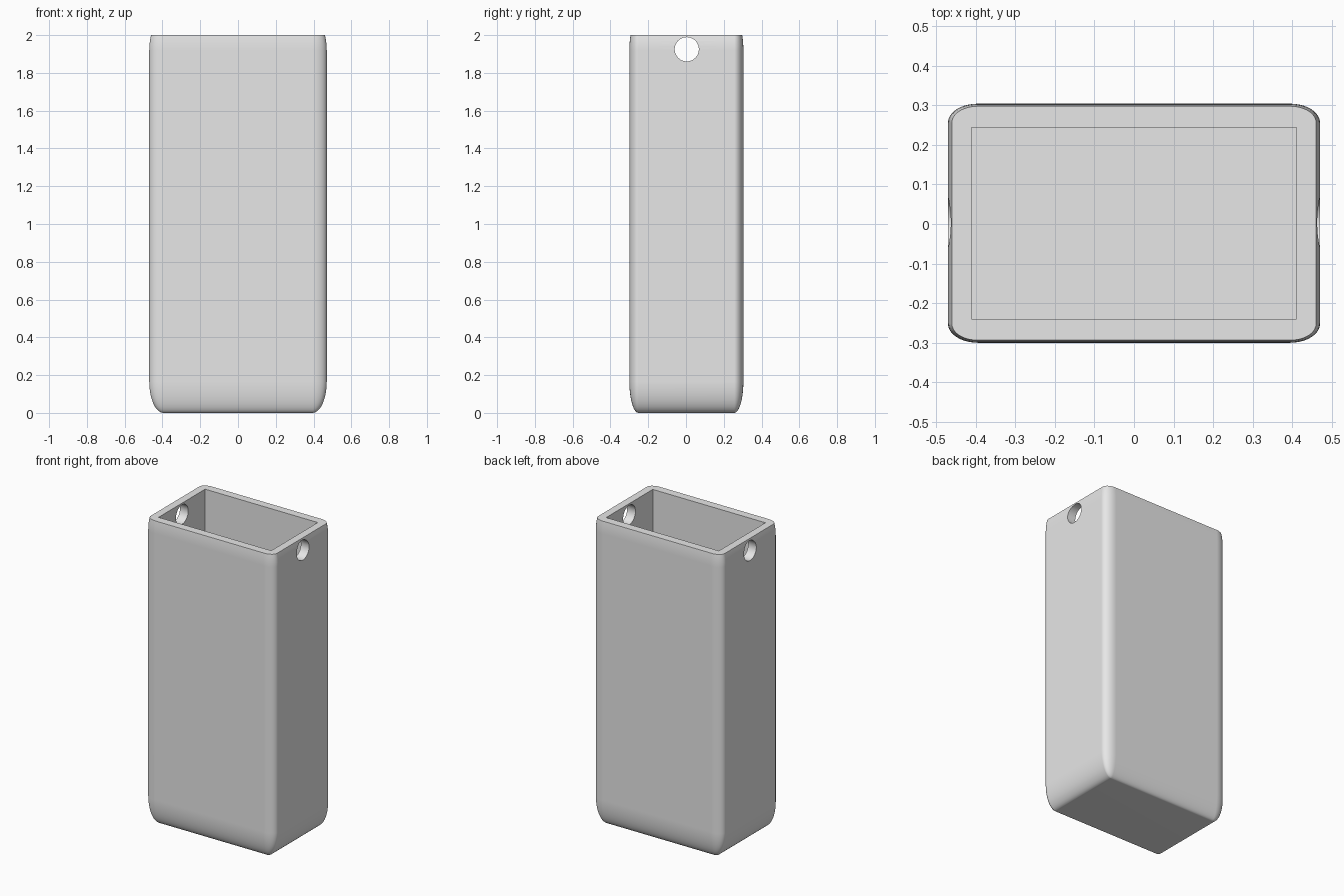
import bpy, bmesh, math
from mathutils import Matrix, Vector

if "Cube" in bpy.data.objects:
    bpy.data.objects.remove(bpy.data.objects["Cube"], do_unlink=True)

WIDTH, DEPTH, HEIGHT = 0.94, 0.604, 2.085   # full rounded block before the top is trimmed
RIM_Z, WALL, Y_MID = 2.0, 0.06, 0.002

grey = bpy.data.materials.new("light_grey")
grey.use_nodes = True
grey.diffuse_color = (0.8, 0.8, 0.8, 1)
grey.node_tree.nodes["Principled BSDF"].inputs["Base Color"].default_value = (0.8, 0.8, 0.8, 1)


def make_object(name, bm):
    bmesh.ops.recalc_face_normals(bm, faces=bm.faces)
    mesh = bpy.data.meshes.new(name)
    bm.to_mesh(mesh)
    bm.free()
    mesh.materials.append(grey)
    obj = bpy.data.objects.new(name, mesh)
    bpy.context.collection.objects.link(obj)
    return obj


# Holder body: rounded unit cube, stretched, then trimmed flat at the rim
bm = bmesh.new()
bmesh.ops.create_cube(bm, size=1)
bmesh.ops.bevel(bm, geom=bm.edges[:], offset=0.08, segments=10, profile=0.5, affect='EDGES')
bmesh.ops.scale(bm, vec=(WIDTH, DEPTH, HEIGHT), verts=bm.verts)
bmesh.ops.translate(bm, vec=(0, Y_MID, HEIGHT / 2), verts=bm.verts)
cut = bmesh.ops.bisect_plane(bm, geom=bm.verts[:] + bm.edges[:] + bm.faces[:],
                             plane_co=(0, 0, RIM_Z), plane_no=(0, 0, 1), clear_outer=True)
rim_edges = [e for e in cut["geom_cut"] if isinstance(e, bmesh.types.BMEdge)]
bmesh.ops.contextual_create(bm, geom=rim_edges)
body = make_object("holder_body", bm)

# Sharp-cornered cavity, open at the top
bm = bmesh.new()
bmesh.ops.create_cube(bm, size=1)
bmesh.ops.scale(bm, vec=(WIDTH - 2 * WALL, DEPTH - 2 * WALL, RIM_Z), verts=bm.verts)
bmesh.ops.translate(bm, vec=(0, Y_MID, RIM_Z / 2 + WALL), verts=bm.verts)
cavity = make_object("cavity_cutter", bm)

# Cord holes through both narrow walls
bm = bmesh.new()
bmesh.ops.create_cone(bm, cap_ends=True, segments=48, radius1=0.064, radius2=0.064, depth=1.3,
                      matrix=Matrix.Translation((0, 0.004, 1.925)) @ Matrix.Rotation(math.pi / 2, 4, 'Y'))
holes = make_object("cord_hole_cutter", bm)

bpy.ops.object.select_all(action='DESELECT')
body.select_set(True)
bpy.context.view_layer.objects.active = body
for cutter in (cavity, holes):
    cutter.hide_render = True
    mod = body.modifiers.new(cutter.name, 'BOOLEAN')
    mod.operation, mod.solver, mod.object = 'DIFFERENCE', 'EXACT', cutter
    bpy.ops.object.modifier_apply(modifier=mod.name)
    bpy.data.objects.remove(cutter, do_unlink=True)

# Smooth rounded edges, crisp rim, cavity and holes
bpy.ops.object.shade_smooth_by_angle(angle=math.radians(30))
weighted = body.modifiers.new("even_shading", 'WEIGHTED_NORMAL')
weighted.keep_sharp = True
